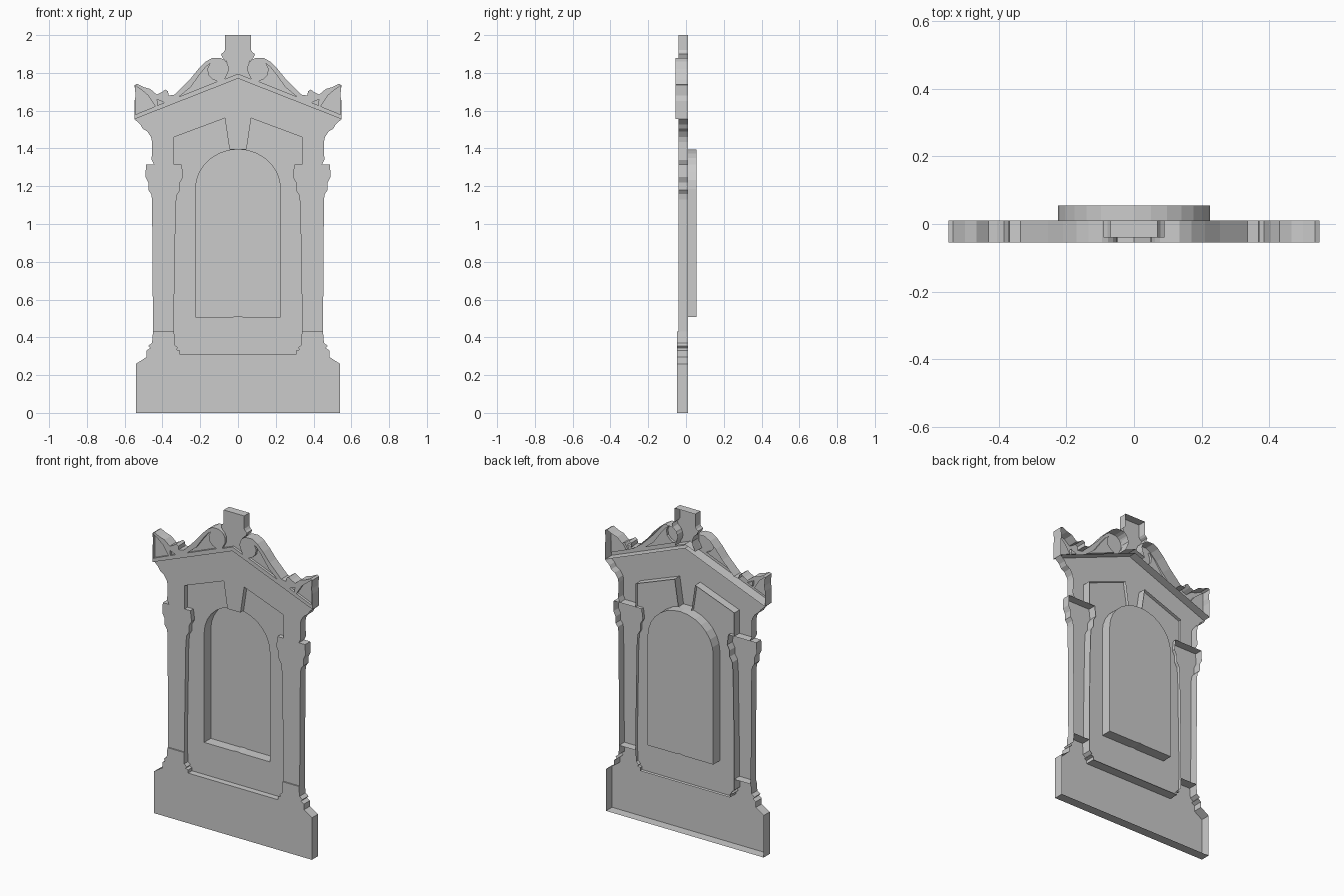
import bpy, bmesh, math

if "Cube" in bpy.data.objects:
    bpy.data.objects.remove(bpy.data.objects["Cube"])

BACK = 0.011      # rear rim of the hollow shell
FACE = -0.04      # main wall face
PANEL = -0.01     # recessed panel
FRONT = -0.055    # pediment ornament
NICHE = 0.055     # back of the niche


def mirror(half):
    """Close a right-half profile that starts and ends on or near x = 0."""
    return half + [(-x, z) for x, z in reversed(half) if abs(x) > 1e-6]


def flip(pts):
    return [(-x, z) for x, z in pts]


def relief(name, loops, y_cap, y_edge=None):
    """Flat face at y_cap (first loop outline, others holes) with walls
    running from the outline to y_edge; open at that end."""
    bm = bmesh.new()
    edges, rings = [], []
    for pts in loops:
        vs = [bm.verts.new((x, y_cap, z)) for x, z in pts]
        edges += [bm.edges.new((vs[i - 1], vs[i])) for i in range(len(vs))]
        rings.append(vs)
    if len(loops) > 1:
        bmesh.ops.triangle_fill(bm, edges=edges, use_beauty=True)
    else:
        bm.faces.new(rings[0])
    if y_edge is not None:
        front = rings[0]
        rim = [bm.verts.new((v.co.x, y_edge, v.co.z)) for v in front]
        for i in range(len(front)):
            bm.faces.new((front[i - 1], front[i], rim[i], rim[i - 1]))
    bmesh.ops.recalc_face_normals(bm, faces=bm.faces[:])
    bm.normal_update()
    cap = set(rings[0])
    if sum(f.normal.y * f.calc_area() for f in bm.faces
           if all(abs(v.co.y - y_cap) < 1e-6 for v in f.verts)) > 0:
        bmesh.ops.reverse_faces(bm, faces=bm.faces[:])
    me = bpy.data.meshes.new(name)
    bm.to_mesh(me)
    bm.free()
    ob = bpy.data.objects.new(name, me)
    bpy.context.collection.objects.link(ob)
    return ob


# Shared right-half contours
capital_in = [(.298, 1.315), (.29, 1.25), (.307, 1.22), (.307, 1.18),
              (.325, 1.15), (.33, 1.08), (.338, .6), (.338, .43)]
base_in = [(.338, .43), (.335, .36), (.318, .345), (.325, .335),
           (.308, .33), (.308, .31)]
head_in = [(.338, 1.315), (.338, 1.46), (.07, 1.56), (.045, 1.395)]

# Plinth with pilaster bases
relief("plinth", [mirror([(0, 0), (.54, 0), (.54, .26), (.485, .295),
       (.485, .33), (.465, .343), (.475, .355), (.455, .37), (.45, .43)]
       + base_in)], -.048, BACK)

# Pilasters with capitals
pilaster = [(.487, 1.315), (.49, 1.25), (.475, 1.22), (.475, 1.18),
            (.46, 1.16), (.455, 1.13), (.45, .43)] + capital_in[::-1]
relief("pilaster_right", [pilaster], FACE, BACK)
relief("pilaster_left", [flip(pilaster)], FACE, BACK)

# Entablature with the keystone hanging into the opening
relief("entablature", [mirror([(0, 1.77), (.548, 1.555), (.517, 1.527),
       (.505, 1.505), (.48, 1.49), (.46, 1.46), (.455, 1.435), (.457, 1.34),
       (.445, 1.315)] + head_in)], FACE, BACK)

# Arched niche and the recessed panel around it
arch = [(.225 * math.sin(a), 1.185 + .21 * math.cos(a))
        for a in [math.pi / 2 * i / 7 for i in range(8)]]
niche = mirror(arch + [(.225, .508), (.03, .508), (0, .512)])
relief("niche", [niche], NICHE, PANEL)
opening = mirror(head_in[::-1] + capital_in + base_in[1:])
relief("panel", [opening, niche], PANEL, FACE)

# Pediment: scrolls and corner ornaments on the raking cornice
volute = [(.105 + .056 * math.cos(a), 1.822 + .058 * math.sin(a))
          for a in [math.radians(100 + 20 * i) for i in range(7)]]
outline = [(0, 1.77), (.548, 1.555), (.548, 1.65), (.542, 1.68), (.548, 1.735),
           (.535, 1.742), (.50, 1.725), (.465, 1.715), (.43, 1.685),
           (.405, 1.697), (.385, 1.712), (.37, 1.702), (.368, 1.68),
           (.335, 1.685), (.30, 1.72), (.255, 1.765), (.21, 1.82),
           (.17, 1.86), (.135, 1.88)] + volute + [(.07, 1.767), (0, 1.795)]
holes = [
    [(.31, 1.675), (.25, 1.725), (.2, 1.795), (.17, 1.832), (.148, 1.85),
     (.162, 1.822), (.158, 1.79), (.138, 1.768), (.11, 1.755)],
    [(.542, 1.732), (.505, 1.705), (.475, 1.68), (.455, 1.65), (.438, 1.623),
     (.542, 1.58)],
    [(.428, 1.66), (.425, 1.628), (.39, 1.643)],
]
both = holes + [flip(h) for h in holes]
relief("pediment", [mirror(outline)] + both, FRONT, BACK)
for i, h in enumerate(both):
    relief(f"pediment_recess_{i + 1}", [h], FACE, FRONT)

# Central pedestal between the scrolls
relief("pedestal", [mirror([(0, 2), (.07, 2), (.07, 1.92), (.078, 1.908),
       (.09, 1.9), (.082, 1.88), (.06, 1.86), (.05, 1.825), (.07, 1.767),
       (0, 1.795)])], FACE, BACK)
